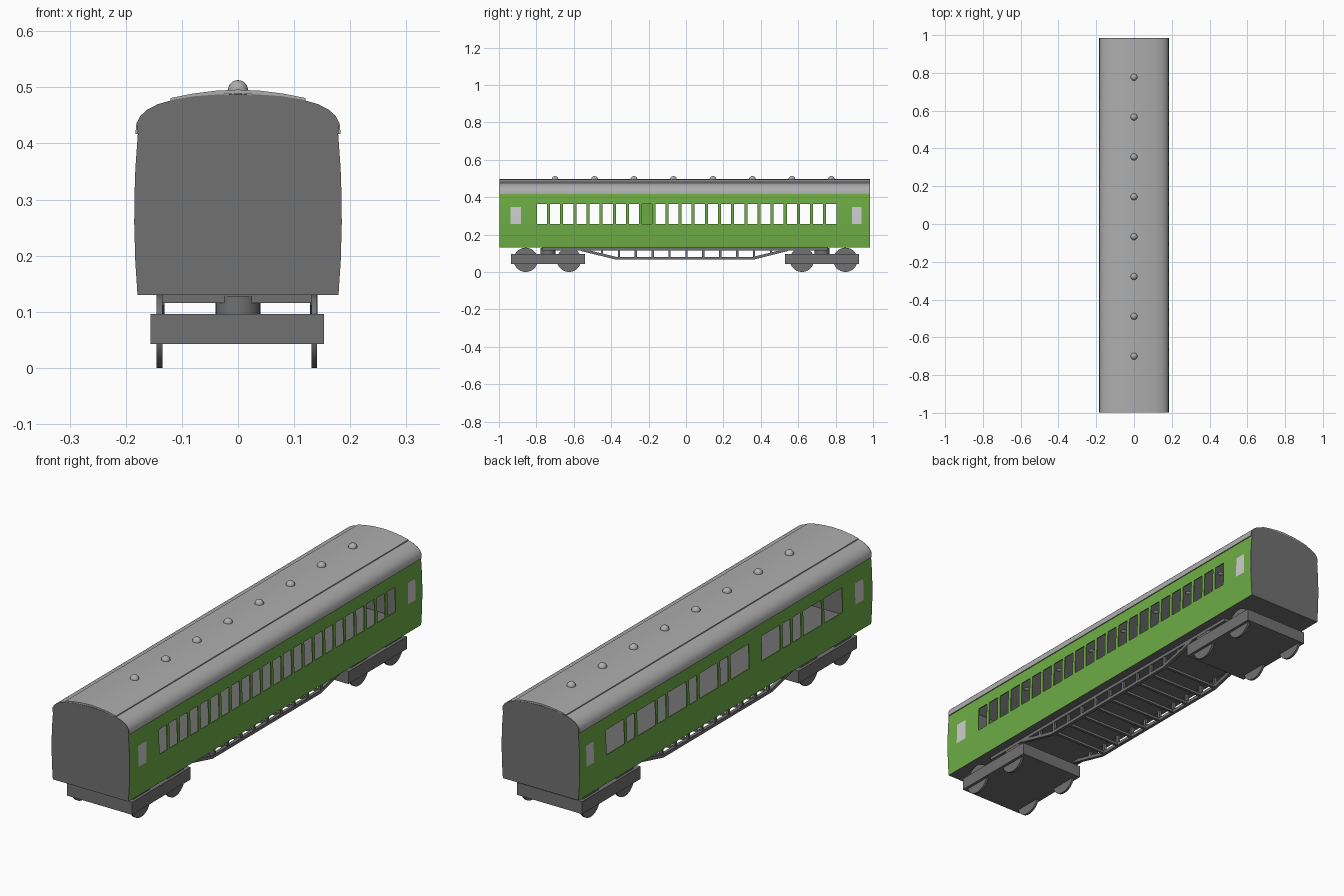
import bpy, bmesh, math

if "Cube" in bpy.data.objects:
    bpy.data.objects.remove(bpy.data.objects["Cube"])

Y0, Y1 = -0.997, 0.983          # coach body ends


def material(name, r, g, b):
    m = bpy.data.materials.new(name)
    m.diffuse_color = (r, g, b, 1)
    m.use_nodes = True
    m.node_tree.nodes["Principled BSDF"].inputs["Base Color"].default_value = m.diffuse_color
    return m


GREEN = material("green_paint", 0.155, 0.42, 0.06)
GREY = material("dark_grey", 0.165, 0.165, 0.165)
ROOF = material("roof_grey", 0.42, 0.42, 0.42)
PANE = material("pale_glass", 0.62, 0.62, 0.62)


def finish(bm, name, mats, smooth=False, recalc=True):
    if recalc:
        bmesh.ops.recalc_face_normals(bm, faces=bm.faces)
    me = bpy.data.meshes.new(name)
    bm.to_mesh(me)
    bm.free()
    for m in mats:
        me.materials.append(m)
    ob = bpy.data.objects.new(name, me)
    bpy.context.collection.objects.link(ob)
    if smooth:
        bpy.ops.object.select_all(action='DESELECT')
        ob.select_set(True)
        bpy.context.view_layer.objects.active = ob
        bpy.ops.object.shade_smooth_by_angle(angle=math.radians(35))
    return ob


def prism(name, pts, axis, a, b, mat, smooth=False):
    """Extrude a profile: (x, z) points along y, or (y, z) points along x."""
    bm = bmesh.new()
    put = (lambda p, t: (p[0], t, p[1])) if axis == 'y' else (lambda p, t: (t, p[0], p[1]))
    lo = [bm.verts.new(put(p, a)) for p in pts]
    hi = [bm.verts.new(put(p, b)) for p in pts]
    bm.faces.new(lo)
    bm.faces.new(hi)
    for i in range(len(pts)):
        j = (i + 1) % len(pts)
        bm.faces.new((lo[i], lo[j], hi[j], hi[i]))
    return finish(bm, name, [mat], smooth)


def box(name, x0, x1, y0, y1, z0, z1, mat):
    return prism(name, [(x0, z0), (x1, z0), (x1, z1), (x0, z1)], 'y', y0, y1, mat)


def mirrored(half):
    """Complete a right-hand outline, listed from the eaves up to the centre."""
    return half + [(-x, z) for x, z in reversed(half[:-1])]


def wall_x(z):
    return 0.185 - 0.3 * (z - 0.27) ** 2


# Side walls with window openings and door panes
ROWS = [0.13, 0.19, 0.257, 0.30, 0.347, 0.363, 0.417]
COUNT, PITCH, WIDTH, FIRST = 23, 0.0703, 0.054, -0.797
DOORS = [(-0.938, -0.882), (0.888, 0.938)]
slots = [(FIRST + PITCH * i, FIRST + PITCH * i + WIDTH) for i in range(COUNT)]
# left side, counted from the back: groups of one or two slots, slot 14 is blank
groups = [(0, 1), (2, 2), (3, 4), (5, 5), (6, 7), (8, 8), (9, 10), (11, 11),
          (12, 13), (15, 16), (17, 17), (18, 18), (19, 20), (21, 22)]
left_slots = [(slots[COUNT - 1 - b][0], slots[COUNT - 1 - a][1]) for a, b in groups]


def side_wall(name, side, openings):
    cols = sorted({Y0, Y1, *[v for s in openings + DOORS for v in s]})
    bm = bmesh.new()
    grid = [[bm.verts.new((side * wall_x(z), y, z)) for z in ROWS] for y in cols]
    for i in range(len(cols) - 1):
        mid = (cols[i] + cols[i + 1]) / 2
        hole = any(a < mid < b for a, b in openings)
        door = any(a < mid < b for a, b in DOORS)
        for j in range(len(ROWS) - 1):
            if hole and 2 <= j <= 4:
                continue
            vs = [grid[i][j], grid[i + 1][j], grid[i + 1][j + 1], grid[i][j + 1]]
            f = bm.faces.new(vs if side > 0 else vs[::-1])
            f.material_index = 1 if door and 2 <= j <= 3 else 0
    ob = finish(bm, name, [GREEN, PANE], recalc=False)
    mod = ob.modifiers.new("thickness", 'SOLIDIFY')
    mod.thickness = 0.004
    mod.offset = -1


side_wall("right_wall", 1, slots)
side_wall("left_wall", -1, left_slots)

# Roof shell, raised centre sheet and end walls
ARC = [(0.183, 0.417), (0.181, 0.436), (0.174, 0.449), (0.162, 0.460), (0.143, 0.470),
       (0.115, 0.478), (0.08, 0.484), (0.04, 0.487), (0, 0.488)]
inner = [(x * 0.97, z - 0.005 if z > 0.42 else z) for x, z in ARC]
prism("roof", mirrored(ARC) + mirrored(inner)[::-1], 'y', Y0 + 0.002, Y1 - 0.002, ROOF, True)
SHEET = [(0.12, 0.481), (0.08, 0.489), (0.04, 0.494), (0, 0.496)]
under = [(x, z - 0.007) for x, z in SHEET]
prism("roof_centre_sheet", mirrored(SHEET) + mirrored(under)[::-1], 'y', Y0, Y1, ROOF, True)
END = [(wall_x(z), z) for z in ROWS] + ARC[1:]
for name, a, b in (("front_end", Y0 - 0.001, Y0 + 0.005), ("back_end", Y1 - 0.005, Y1 + 0.001)):
    prism(name, mirrored(END), 'y', a, b, GREY)

# Roof vents
for i in range(8):
    bm = bmesh.new()
    bmesh.ops.create_uvsphere(bm, u_segments=16, v_segments=10, radius=0.018)
    bmesh.ops.translate(bm, verts=bm.verts, vec=(0, -0.70 + 0.211 * i, 0.495))
    finish(bm, f"roof_vent_{i + 1}", [ROOF], True)

# Floor and underframe
box("floor", -0.179, 0.179, Y0 + 0.003, Y1 - 0.003, 0.13, 0.136, GREY)
box("underframe", -0.142, 0.142, -0.77, 0.76, 0.116, 0.131, GREY)


def cylinder(name, r, depth, loc, along_x, segs=28):
    bm = bmesh.new()
    bmesh.ops.create_cone(bm, cap_ends=True, segments=segs, radius1=r, radius2=r, depth=depth)
    for v in bm.verts:
        x, y, z = v.co
        if along_x:
            x, z = z, -x
        v.co = (x + loc[0], y + loc[1], z + loc[2])
    finish(bm, name, [GREY], True)


# Bogies: frame, pivot and four wheels each
for tag, yc, wheels in (("front", -0.738, (-0.857, -0.626)), ("back", 0.728, (0.62, 0.852))):
    box(f"{tag}_bogie_frame", -0.156, 0.153, yc - 0.198, yc + 0.198, 0.043, 0.096, GREY)
    cylinder(f"{tag}_bogie_pivot", 0.04, 0.04, (0, yc, 0.108), False)
    for k, y in enumerate(wheels):
        for side, x in (("left", -0.14), ("right", 0.136)):
            cylinder(f"{tag}_{side}_wheel_{k + 1}", 0.065, 0.01, (x, y, 0.065), True)

# Truss rods, posts and cross bars under the floor
TRUSS = [(-0.56, 0.126), (-0.37, 0.08), (0.355, 0.08), (0.545, 0.126),
         (0.545, 0.112), (0.36, 0.066), (-0.375, 0.066), (-0.56, 0.112)]
for side, x in (("left", -0.138), ("right", 0.135)):
    prism(f"{side}_truss_rod", TRUSS, 'x', x - 0.007, x + 0.007, GREY)
for i in range(11):
    y = -0.449 + 0.0903 * i
    bottom = 0.073 + max(0, abs(y) - 0.365) / 0.19 * 0.045
    for side, x in (("left", -0.138), ("right", 0.135)):
        box(f"{side}_truss_post_{i + 1}", x - 0.006, x + 0.006, y - 0.006, y + 0.006,
            bottom, 0.118, GREY)
    if 0 < i < 10:
        box(f"cross_bar_{i}", -0.135, 0.132, y - 0.006, y + 0.006, 0.068, 0.079, GREY)
